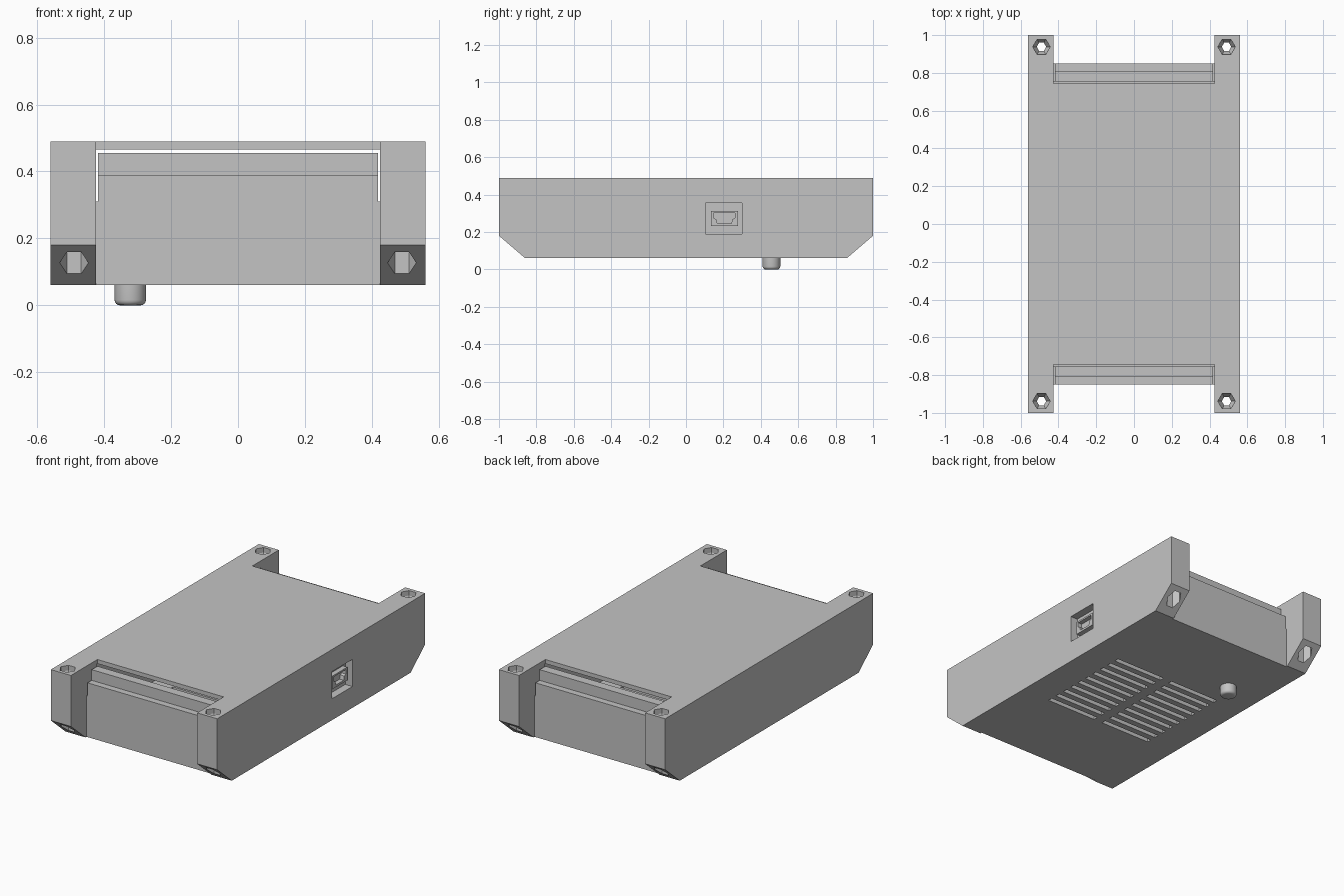
import bpy, bmesh, math

if "Cube" in bpy.data.objects:
    bpy.data.objects.remove(bpy.data.objects["Cube"])

grey = bpy.data.materials.new("plain grey")
grey.diffuse_color = (0.55, 0.55, 0.55, 1)
grey.use_nodes = True
grey.node_tree.nodes["Principled BSDF"].inputs["Base Color"].default_value = grey.diffuse_color


def add(name, bm):
    bmesh.ops.recalc_face_normals(bm, faces=bm.faces)
    me = bpy.data.meshes.new(name)
    bm.to_mesh(me)
    bm.free()
    me.materials.append(grey)
    ob = bpy.data.objects.new(name, me)
    bpy.context.collection.objects.link(ob)
    return ob


def prism(name, pts, x0, x1):
    """Extrude a (y, z) outline along x."""
    bm = bmesh.new()
    f = bm.faces.new([bm.verts.new((x0, y, z)) for y, z in pts])
    r = bmesh.ops.extrude_face_region(bm, geom=[f])
    for v in r["geom"]:
        if isinstance(v, bmesh.types.BMVert):
            v.co.x = x1
    return add(name, bm)


def box(name, x0, x1, y0, y1, z0, z1):
    return prism(name, [(y0, z0), (y1, z0), (y1, z1), (y0, z1)], x0, x1)


def hex_stack(name, x, y, rings):
    """Hexagonal hole shape from (radius, z) rings."""
    bm = bmesh.new()
    loops = [[bm.verts.new((x + r * math.cos(i * math.pi / 3),
                            y + r * math.sin(i * math.pi / 3), z))
              for i in range(6)] for r, z in rings]
    for a, b in zip(loops, loops[1:]):
        for i in range(6):
            bm.faces.new((a[i], a[(i + 1) % 6], b[(i + 1) % 6], b[i]))
    bm.faces.new(loops[0])
    bm.faces.new(loops[-1])
    return add(name, bm)


def cut(ob, cutter):
    m = ob.modifiers.new("cut", 'BOOLEAN')
    m.operation = 'DIFFERENCE'
    m.solver = 'EXACT'
    m.object = cutter
    bpy.context.view_layer.objects.active = ob
    bpy.ops.object.modifier_apply(modifier=m.name)
    bpy.data.objects.remove(cutter)


# Case: side outline with chamfered lower ends
case = prism("case", [(-0.86, 0.06), (0.86, 0.06), (1, 0.18), (1, 0.49),
                      (-1, 0.49), (-1, 0.18)], -0.56, 0.56)

# Hollow interior
cut(case, box("cavity", -0.5, 0.5, -0.755, 0.755, 0.09, 0.465))

# End notches with stepped panel, open below the lid edge
for s in (-1, 1):
    pts = [(1.1, 0), (1.1, 0.6), (0.745, 0.6), (0.745, 0.455),
           (0.81, 0.455), (0.81, 0.39), (0.85, 0.39), (0.85, 0)]
    cut(case, prism("notch", [(s * y, z) for y, z in pts], -0.425, 0.425))
    # Thin slits beside the upper panel
    for t in (-1, 1):
        y0, y1 = sorted((s * 0.75, s * 0.9))
        x0, x1 = sorted((t * 0.418, t * 0.425))
        cut(case, box("slit", x0, x1, y0, y1, 0.31, 0.465))

# Hexagonal screw holes in the four corner posts
for sx in (-1, 1):
    for sy in (-1, 1):
        cut(case, hex_stack("screw_hole", sx * 0.49, sy * 0.938,
                            [(0.043, 0), (0.043, 0.26), (0.025, 0.26),
                             (0.025, 0.42), (0.046, 0.46), (0.046, 0.6)]))

# Two banks of vents through the floor
for i in range(10):
    y = -0.32 + i * 0.0655
    for x0, x1 in ((-0.37, -0.03), (0.03, 0.37)):
        cut(case, box("vent", x0, x1, y, y + 0.028, 0, 0.12))

# Port pocket on the right side
cut(case, box("pocket", 0.512, 0.7, 0.105, 0.30, 0.19, 0.355))

# Connector with an opening narrower at the bottom
connector = box("port_connector", 0.505, 0.542, 0.133, 0.277, 0.232, 0.312)
cut(connector, prism("opening", [(0.168, 0.245), (0.242, 0.245), (0.248, 0.268),
                                 (0.262, 0.275), (0.262, 0.302), (0.148, 0.302),
                                 (0.148, 0.275), (0.162, 0.268)], 0.515, 0.6))

# Round button under the floor
bm = bmesh.new()
bmesh.ops.create_cone(bm, cap_ends=True, segments=32, radius1=0.047,
                      radius2=0.047, depth=0.07)
bmesh.ops.translate(bm, verts=bm.verts, vec=(-0.322, 0.457, 0.035))
rim = [e for e in bm.edges if all(v.co.z < 0.001 for v in e.verts)]
bmesh.ops.bevel(bm, geom=rim, offset=0.016, segments=4, profile=0.5,
                affect='EDGES')
button = add("bottom_button", bm)
bpy.ops.object.select_all(action='DESELECT')
button.select_set(True)
bpy.context.view_layer.objects.active = button
bpy.ops.object.shade_smooth_by_angle(angle=math.radians(35))
